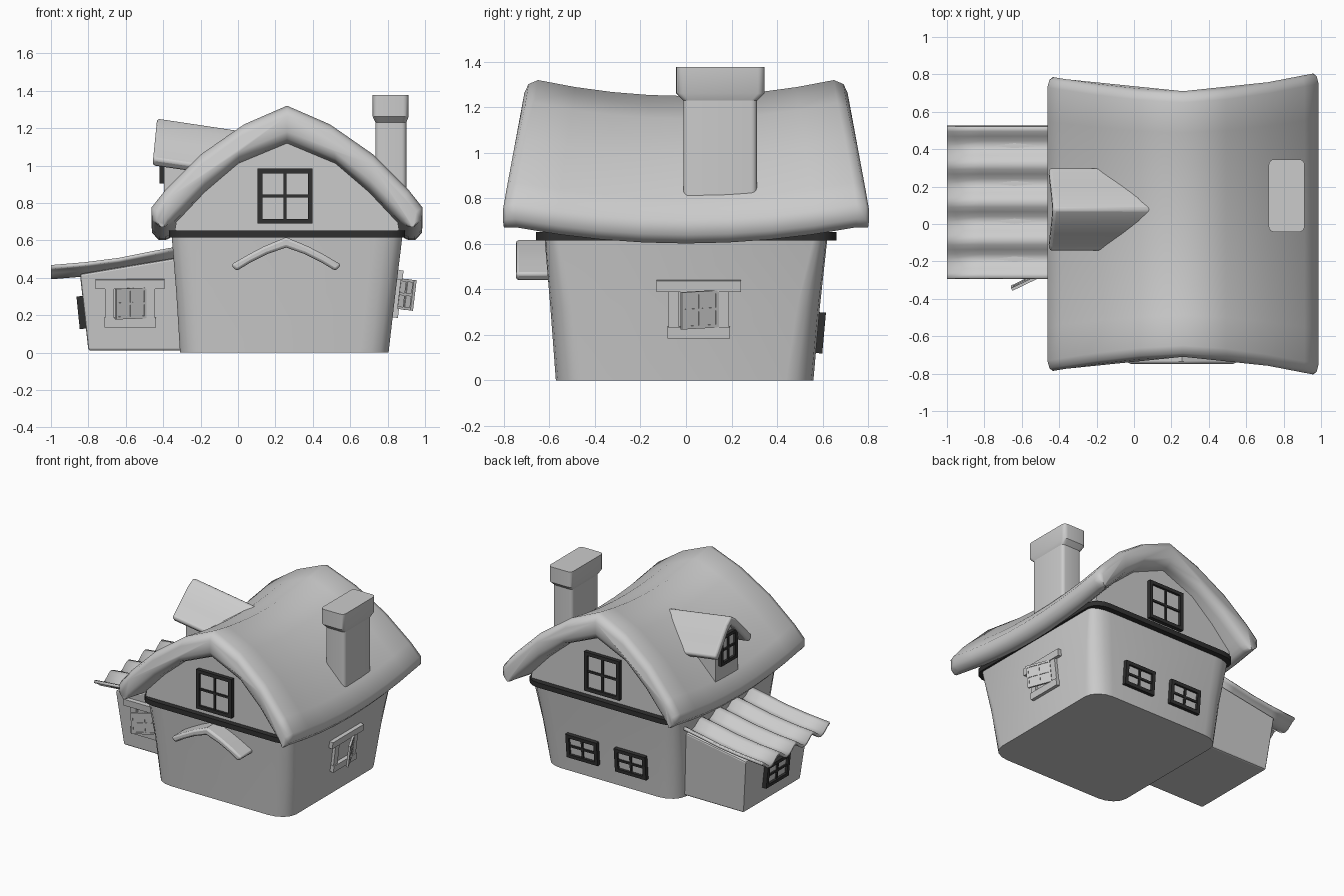
import bpy, bmesh
from math import sin, cos, pi, radians
from mathutils import Vector, Matrix

if "Cube" in bpy.data.objects:
    bpy.data.objects.remove(bpy.data.objects["Cube"])

dark = bpy.data.materials.new("dark_trim")
dark.diffuse_color = (0.03, 0.03, 0.03, 1)
dark.use_nodes = True
dark.node_tree.nodes["Principled BSDF"].inputs["Base Color"].default_value = dark.diffuse_color
CX = 0.262  # centre line of the main house


def finish(name, bm, mat=None, smooth=None, bevel=0):
    bmesh.ops.recalc_face_normals(bm, faces=bm.faces)
    me = bpy.data.meshes.new(name)
    bm.to_mesh(me)
    bm.free()
    ob = bpy.data.objects.new(name, me)
    bpy.context.collection.objects.link(ob)
    if mat:
        me.materials.append(mat)
    if bevel:
        m = ob.modifiers.new("bevel", 'BEVEL')
        m.width, m.segments, m.limit_method = bevel, 2, 'ANGLE'
        m.angle_limit = radians(50)
    if smooth:
        bpy.ops.object.select_all(action='DESELECT')
        ob.select_set(True)
        bpy.context.view_layer.objects.active = ob
        bpy.ops.object.shade_smooth_by_angle(angle=radians(smooth))
    return ob


def loft(name, rings, **kw):
    """Skin closed rings of points and cap both ends."""
    bm = bmesh.new()
    vs = [[bm.verts.new(p) for p in r] for r in rings]
    n = len(vs[0])
    for a, b in zip(vs, vs[1:]):
        for i in range(n):
            bm.faces.new((a[i], a[(i + 1) % n], b[(i + 1) % n], b[i]))
    bm.faces.new(vs[0])
    bm.faces.new(vs[-1])
    return finish(name, bm, **kw)


def rounded(x0, x1, y0, y1, rx, ry, z, seg=4):
    """Rectangle ring with elliptical corners."""
    pts = []
    for k, (cx, cy) in enumerate([(x1 - rx, y1 - ry), (x0 + rx, y1 - ry), (x0 + rx, y0 + ry), (x1 - rx, y0 + ry)]):
        for i in range(seg + 1):
            a = pi / 2 * (k + i / seg)
            pts.append((cx + rx * cos(a), cy + ry * sin(a), z))
    return pts


def box(bm, centre, size, rot=Matrix()):
    bmesh.ops.create_cube(bm, size=1, matrix=rot @ Matrix.Translation(centre) @ Matrix.Diagonal((*size, 1)))


def wall_matrix(loc, yaw, tilt):
    return Matrix.Translation(loc) @ Matrix.Rotation(radians(yaw), 4, 'Z') @ Matrix.Rotation(tilt, 4, 'X')


def window(name, loc, yaw, tilt, w, h, bar=0.026):
    """Dark four-pane frame with a grey pane; local -y faces outward."""
    M = wall_matrix(loc, yaw, tilt)
    bm = bmesh.new()
    for s in (-1, 1):
        box(bm, (s * (w - bar) / 2, 0, 0), (bar, 0.05, h))
        box(bm, (0, 0, s * (h - bar) / 2), (w - 2 * bar, 0.05, bar))
    box(bm, (0, 0, 0), (bar * 0.6, 0.036, h - bar))
    box(bm, (0, 0, 0), (w - bar, 0.036, bar * 0.6))
    finish(name + "_frame", bm, mat=dark).matrix_world = M
    bm = bmesh.new()
    box(bm, (0, 0.005, 0), (w - bar, 0.025, h - bar))
    finish(name + "_pane", bm).matrix_world = M


def casement(name, loc, yaw, tilt):
    """Plank surround with an open hinged sash."""
    M = wall_matrix(loc, yaw, tilt)
    bm = bmesh.new()
    box(bm, (0, 0, 0.105), (0.37, 0.05, 0.05))
    box(bm, (0, 0, -0.1), (0.275, 0.05, 0.05))
    for s in (-1, 1):
        box(bm, (s * 0.11, 0, 0), (0.048, 0.035, 0.16))
    hinge = Matrix.Translation((0.085, -0.015, 0.005)) @ Matrix.Rotation(0.45, 4, 'Z')
    box(bm, (-0.09, 0, 0), (0.17, 0.006, 0.15), hinge)
    for u in (-0.007, -0.09, -0.173):
        box(bm, (u, 0, 0), (0.014, 0.016, 0.165), hinge)
    for v in (-0.075, 0, 0.075):
        box(bm, (-0.09, 0, v), (0.166, 0.016, 0.014), hinge)
    finish(name, bm).matrix_world = M


# main walls, flaring towards the top
loft("house_walls", [rounded(-0.31, 0.805, -0.572, 0.56, 0.15, 0.12, 0),
                     rounded(-0.33, 0.842, -0.596, 0.588, 0.15, 0.10, 0.32),
                     rounded(-0.355, 0.88, -0.622, 0.622, 0.15, 0.06, 0.63)], smooth=35)
loft("trim_band", [rounded(-0.368, 0.893, -0.66, 0.662, 0.12, 0.09, z) for z in (0.615, 0.652)],
     mat=dark, smooth=35)

# gable walls filling the roof ends
half = [(0, 1.15), (0.26, 1.045), (0.45, 0.89), (0.585, 0.74), (0.605, 0.62)]
prof = [(-x, z) for x, z in reversed(half)] + half[1:]
loft("gable_walls", [[(CX + x, y, z) for x, z in prof] for y in (-0.62, 0.62)])

# thick sagging thatch roof with flared rounded ends
outer = [(0, 1.32), (0.23, 1.22), (0.46, 1.06), (0.65, 0.87), (0.725, 0.775), (0.722, 0.71), (0.685, 0.672)]
inner = [(0, 1.125), (0.26, 1.02), (0.44, 0.87), (0.57, 0.735), (0.605, 0.70), (0.63, 0.68), (0.65, 0.672)]
mirror = lambda h: [(-x, z) for x, z in h[:0:-1]] + h
outer, inner = mirror(outer), mirror(inner)


def roof_ring(t, inset, pull):
    def place(a, b):
        x, z = a[0] + (b[0] - a[0]) * inset, a[1] + (b[1] - a[1]) * inset
        end = 0.71 + (0.10 if x > 0 else 0.08) * min(1, abs(x) / 0.72) ** 1.6
        y = t * (end - pull)
        return (CX + x, y, z - 0.07 * (1 - t * t))
    return ([place(a, b) for a, b in zip(outer, inner)]
            + [place(b, a) for a, b in zip(outer, inner)][::-1])


rings = [(-1, 0.28, 0), (-1, 0.09, 0.018), (-1, 0, 0.06)]
rings += [(k / 4, 0, 0.06) for k in range(-3, 4)]
rings += [(1, 0, 0.06), (1, 0.09, 0.018), (1, 0.28, 0)]
loft("thatch_roof", [roof_ring(*r) for r in rings], smooth=55)

# bent canopy above the entrance
top = [(0, 0.617), (0.12, 0.567), (0.2, 0.525), (0.295, 0.47)]
low = [(0, 0.562), (0.1, 0.527), (0.19, 0.482), (0.265, 0.436)]
prof = mirror(top) + mirror(low)[::-1]
loft("door_canopy", [[(CX - 0.005 + x, y, z) for x, z in prof] for y in (-0.748, -0.57)], bevel=0.014, smooth=40)

# chimney and cap
loft("chimney", [rounded(0.735, 0.9, -0.012, 0.312, 0.025, 0.025, z) for z in (0.78, 1.24)], smooth=40)
loft("chimney_cap", [rounded(0.735, 0.9, -0.012, 0.312, 0.025, 0.025, 1.23),
                     rounded(0.72, 0.912, -0.043, 0.346, 0.03, 0.03, 1.262),
                     rounded(0.72, 0.912, -0.043, 0.346, 0.03, 0.03, 1.378)], smooth=40)

# dormer: arched roof running back into the thatch, and its wall
DY = 0.078
top = [(0, 1.255), (0.06, 1.215), (0.13, 1.14), (0.195, 1.065), (0.226, 1.035)]
low = [(0, 1.19), (0.045, 1.155), (0.1, 1.09), (0.16, 1.02), (0.19, 0.995)]
prof = mirror(top) + mirror(low)[::-1]
loft("dormer_roof", [[(x - 0.1 * (1.255 - z) * (x < 0), DY + y, z - 0.15 * (x + 0.43)) for y, z in prof]
                     for x in (-0.432, 0.12)], bevel=0.015, smooth=40)
half = [(0, 1.21), (0.05, 1.165), (0.105, 1.10), (0.135, 1.06), (0.135, 0.76)]
loft("dormer_wall", [[(x, DY + y, z - 0.15 * (x + 0.43)) for y, z in mirror(half)] for x in (-0.395, -0.02)])

# side annex
def annex_ring(x0, y0, y1, z0, z1):
    return [(x0, y0, z0), (-0.25, y0, z1), (-0.25, y1, z1), (x0, y1, z0)]


loft("annex_walls", [annex_ring(-0.8, -0.225, 0.455, 0.01, 0.01), annex_ring(-0.845, -0.26, 0.49, 0.42, 0.52)],
     bevel=0.012)

# corrugated annex roof
bm = bmesh.new()
line = [(-1.0, 0.44), (-0.82, 0.455), (-0.64, 0.478), (-0.48, 0.51), (-0.33, 0.538)]
N, WAVES = 32, 4
grid = [[bm.verts.new((x, -0.288 + 0.808 * j / N, z + 0.028 * cos(2 * pi * WAVES * j / N)))
         for j in range(N + 1)] for x, z in line]
for a, b in zip(grid, grid[1:]):
    for j in range(N):
        bm.faces.new((a[j], b[j], b[j + 1], a[j + 1]))
ob = finish("annex_roof", bm, smooth=50)
m = ob.modifiers.new("thickness", 'SOLIDIFY')
m.thickness, m.offset = 0.02, -1

# windows
window("front_gable_window", (0.252, -0.625, 0.837), 0, 0, 0.295, 0.295)
window("back_gable_window", (0.252, 0.625, 0.837), 180, 0, 0.295, 0.295)
for side, x in (("left", 0.045), ("right", 0.45)):
    window("back_window_" + side, (x, 0.582, 0.21), 180, 0.09, 0.26, 0.18)
window("annex_window", (-0.83, 0.115, 0.215), -90, 0.1, 0.27, 0.175)
window("dormer_window", (-0.395, DY, 1.015), -90, 0, 0.19, 0.22, 0.024)
casement("annex_casement", (-0.577, -0.25, 0.262), 0, 0.085)
casement("side_casement", (0.845, 0.056, 0.312), 90, 0.12)
